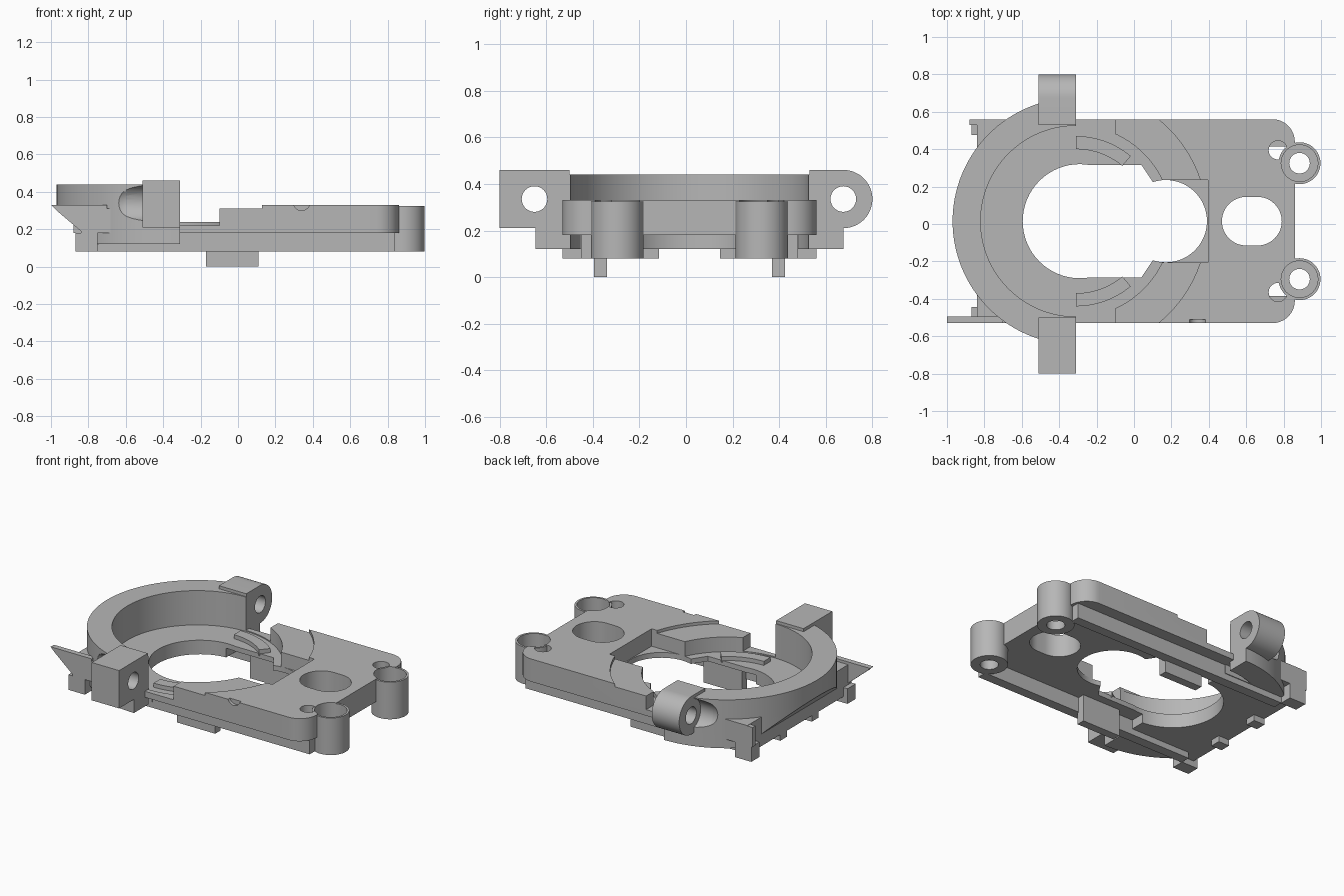
import bpy, bmesh, math
from mathutils import Vector

if "Cube" in bpy.data.objects:
    bpy.data.objects.remove(bpy.data.objects["Cube"], do_unlink=True)

grey = bpy.data.materials.new("plain grey")
grey.use_nodes = True
grey.diffuse_color = (0.47, 0.47, 0.47, 1)
grey.node_tree.nodes["Principled BSDF"].inputs["Base Color"].default_value = (0.47, 0.47, 0.47, 1)

MID = 0.015        # y of the symmetry line
RX = -0.31         # x of the ring centre


def prism(name, pts, lo, hi, axis="z"):
    """Extrude a 2D outline along an axis."""
    place = {"z": lambda u, v, w: (u, v, w),
             "y": lambda u, v, w: (u, w, v),
             "x": lambda u, v, w: (w, u, v)}[axis]
    bm = bmesh.new()
    face = bm.faces.new([bm.verts.new(place(u, v, lo)) for u, v in pts])
    move = Vector(place(0, 0, hi - lo))
    new = bmesh.ops.extrude_face_region(bm, geom=[face])["geom"]
    bmesh.ops.translate(bm, vec=move, verts=[g for g in new if isinstance(g, bmesh.types.BMVert)])
    bmesh.ops.recalc_face_normals(bm, faces=bm.faces)
    mesh = bpy.data.meshes.new(name)
    bm.to_mesh(mesh)
    bm.free()
    mesh.materials.append(grey)
    ob = bpy.data.objects.new(name, mesh)
    bpy.context.collection.objects.link(ob)
    return ob


def arc(cx, cy, r, a0, a1, n=24):
    return [(cx + r * math.cos(math.radians(a0 + (a1 - a0) * i / n)),
             cy + r * math.sin(math.radians(a0 + (a1 - a0) * i / n))) for i in range(n + 1)]


def circle(cx, cy, r, n=64):
    return arc(cx, cy, r, 0, 360, n)[:-1]


def rect(x0, x1, y0, y1):
    return [(x0, y0), (x1, y0), (x1, y1), (x0, y1)]


def box(name, x0, x1, y0, y1, z0, z1):
    return prism(name, rect(x0, x1, y0, y1), z0, z1)


def sides(y0, y1):
    """The same y span on both sides of the symmetry line."""
    return [("back", MID + y0, MID + y1), ("front", MID - y1, MID - y0)]


def boolean(ob, tool, op="DIFFERENCE"):
    mod = ob.modifiers.new("cut", "BOOLEAN")
    mod.operation, mod.solver, mod.object = op, "EXACT", tool
    bpy.context.view_layer.update()
    with bpy.context.temp_override(object=ob, active_object=ob, selected_objects=[ob]):
        bpy.ops.object.modifier_apply(modifier=mod.name)
    bpy.data.objects.remove(tool, do_unlink=True)


def cut_opening(ob):
    """Central keyhole opening through the floor."""
    boolean(ob, prism("cutter", circle(-0.29, MID, 0.305), 0, 0.6))
    boolean(ob, prism("cutter", circle(0.17, MID, 0.22), 0, 0.6))
    half = [(-0.3, 0.3), (0.04, 0.3), (0.1, 0.21), (0.17, 0.21)]
    pts = [(x, MID + y) for x, y in half] + [(x, MID - y) for x, y in reversed(half)]
    boolean(ob, prism("cutter", pts, 0, 0.6))


# Deck with rounded right corners
deck = prism("deck", [(-0.84, -0.53), *arc(0.74, -0.41, 0.12, -90, 0, 10),
                      *arc(0.74, 0.44, 0.12, 0, 90, 10), (-0.84, 0.56)], 0.18, 0.33)
boolean(deck, prism("cutter", arc(RX, MID, 0.70, -90, 90, 48), 0.31, 0.6))
boolean(deck, box("cutter", -1.1, RX + 0.005, -0.7, 0.7, 0.312, 0.6))
boolean(deck, prism("cutter", circle(RX, MID, 0.511, 96), 0.213, 0.6))
boolean(deck, box("cutter", RX, -0.1, -0.7, 0.7, 0.22, 0.6))
boolean(deck, box("cutter", 0.1, 0.395, MID - 0.22, MID + 0.22, 0.215, 0.6))
cut_opening(deck)
# Oblong window and corner holes
boolean(deck, prism("cutter", arc(0.60, MID, 0.13, 90, 270) + arc(0.66, MID, 0.13, -90, 90), 0, 0.6))
for s in (-1, 1):
    boolean(deck, prism("cutter", circle(0.77, MID + s * 0.38, 0.05, 32), 0, 0.6))
    boolean(deck, prism("cutter", circle(0.885, MID + s * 0.31, 0.098, 48), 0, 0.6))
# Thumb nick in the front edge
boolean(deck, prism("cutter", circle(0.34, 0.345, 0.045, 24), -0.6, -0.51, "y"))

# Thick floor under the ring
floor = box("ring_floor", -0.84, RX, MID - 0.47, MID + 0.47, 0.12, 0.2)
cut_opening(floor)

# Raised half ring and its skirt
outer = arc(RX, MID, 0.66, 90, 270, 64)
inner = arc(RX, MID, 0.51, 270, 90, 64)
ring = prism("ring", outer + inner, 0.33, 0.44)
skirt = prism("ring_skirt", outer + inner, 0.12, 0.33)
boolean(skirt, prism("cutter", [(-0.98, 0.34), (-0.84, 0.2), (-0.84, 0.11), (-0.3, 0.11), (-0.3, 0.34)],
                     -0.8, 0.8, "y"), "INTERSECT")

# Screw lugs: square at the front, rounded at the back
front_lug = box("front_lug", -0.51, RX, -0.80, -0.50, 0.21, 0.46)
back_lug = prism("back_lug", [(0.53, 0.21), *arc(0.675, 0.335, 0.125, -90, 90), (0.53, 0.46)],
                 -0.51, RX, "x")
for lug, y in ((front_lug, -0.65), (back_lug, 0.675)):
    for ob in (lug, ring, skirt):
        boolean(ob, prism("cutter", circle(y, 0.335, 0.055, 32), -0.56, -0.2, "x"))
    # Scoops in the ring that clear the screw
    for ob in (ring, skirt):
        bpy.ops.mesh.primitive_uv_sphere_add(segments=32, ring_count=16, radius=0.1,
                                             location=(-0.6, y, 0.34))
        boolean(ob, bpy.context.object)
        boolean(ob, prism("cutter", circle(y, 0.34, 0.1, 32), -0.6, -0.51, "x"))

# Corner posts with a counterbore
for s, side in ((1, "back"), (-1, "front")):
    y = MID + s * 0.31
    post = prism(side + "_post", circle(0.885, y, 0.112, 48), 0.08, 0.325)
    boolean(post, prism("cutter", circle(0.885, y, 0.098, 48), 0.14, 0.6))
    boolean(post, prism("cutter", circle(0.885, y, 0.055, 32), 0, 0.6))

# Curved rails beside the opening
for side, a0, a1 in (("back", 50, 90), ("front", -90, -50)):
    prism(side + "_curved_rail",
          arc(RX, MID, 0.455, a0, a1) + arc(RX, MID, 0.385, a1, a0), 0.2, 0.24)

# Underside walls, feet and end tabs
for side, y0, y1 in sides(0.40, 0.465):
    box(side + "_under_wall", -0.75, 0.84, y0, y1, 0.08, 0.19)
for side, y0, y1 in sides(0.355, 0.41):
    box(side + "_foot", -0.17, 0.11, y0, y1, 0.0, 0.19)
for side, y0, y1 in sides(0.46, 0.545):
    box(side + "_corner_tab", -0.87, -0.75, y0, y1, 0.08, 0.18)
for side, y0, y1 in sides(0.13, 0.2):
    box(side + "_end_tab", -0.84, -0.76, y0, y1, 0.08, 0.13)

# Pointed fin at the front left corner and stub at the back
prism("front_fin", [(-1.0, 0.33), (-0.97, 0.30), (-0.84, 0.19), (-0.7, 0.19), (-0.7, 0.33)],
      -0.53, -0.495, "y")
box("back_stub", -0.88, -0.7, 0.53, 0.56, 0.18, 0.31)

# Smooth curved walls, keep edges crisp
bpy.ops.object.select_all(action="DESELECT")
for ob in bpy.context.collection.objects:
    if ob.type == "MESH":
        ob.select_set(True)
        bpy.context.view_layer.objects.active = ob
bpy.ops.object.shade_smooth_by_angle(angle=math.radians(30))
